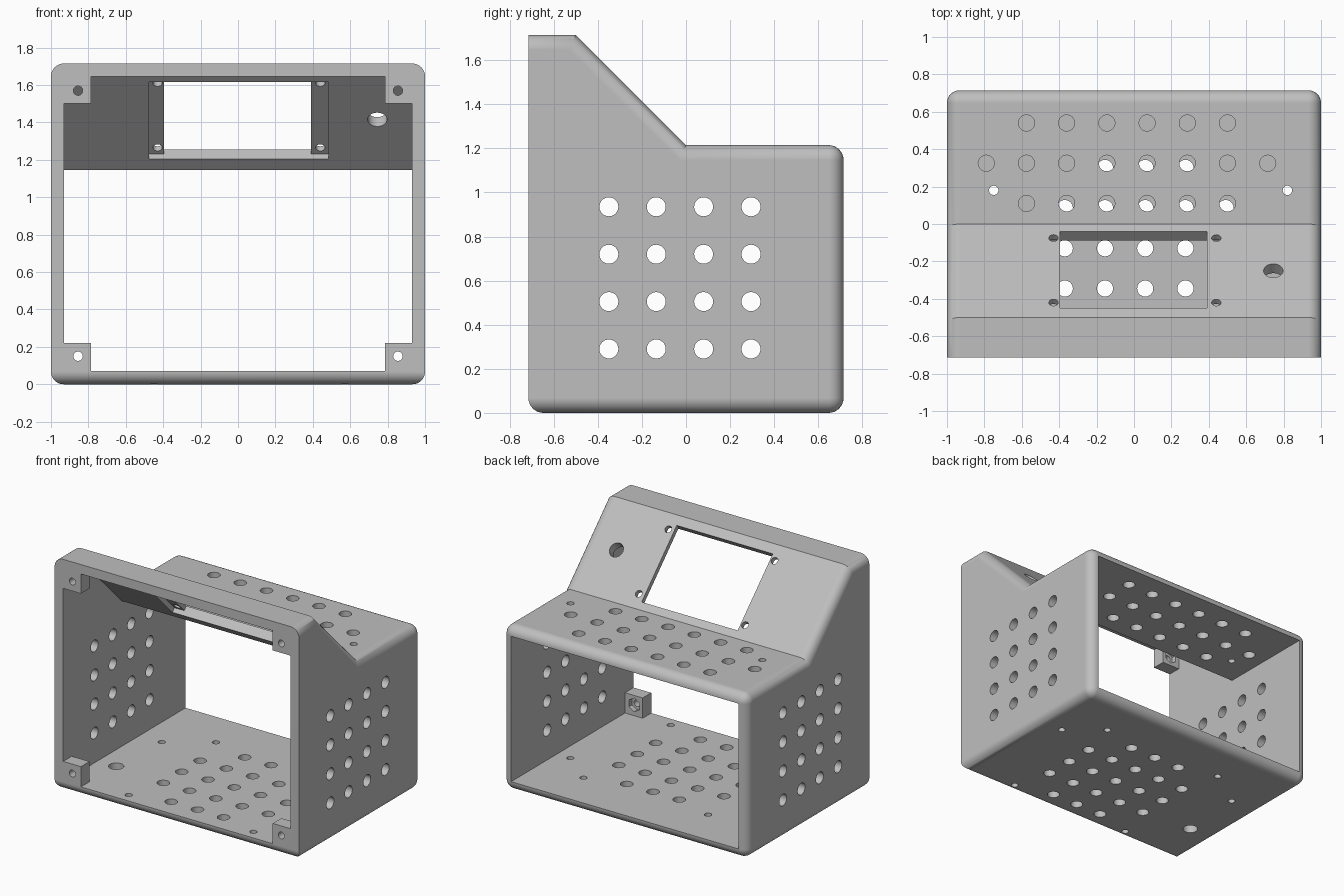
import bpy, bmesh, math
from mathutils import Matrix, Vector

old = bpy.data.objects.get("Cube")
if old:
    bpy.data.objects.remove(old, do_unlink=True)

grey = bpy.data.materials.new("plain_grey")
grey.use_nodes = True
colour = (0.52, 0.52, 0.52, 1)
grey.diffuse_color = colour
grey.node_tree.nodes["Principled BSDF"].inputs["Base Color"].default_value = colour

R = 0.043          # vent hole radius
SMALL = 0.025      # screw hole radius
PITCH = 0.215      # vent spacing
TILT = Matrix.Rotation(-math.pi / 4, 4, 'X')    # z axis -> slope normal
NORMAL = Vector((0, 1, 1)).normalized()


def to_object(bm, name):
    bmesh.ops.recalc_face_normals(bm, faces=bm.faces[:])
    mesh = bpy.data.meshes.new(name)
    bm.to_mesh(mesh)
    bm.free()
    obj = bpy.data.objects.new(name, mesh)
    bpy.context.scene.collection.objects.link(obj)
    return obj


def extrude_profile(points, half):
    """Extrude a (y, z) outline from x = -half to x = half."""
    bm = bmesh.new()
    face = bm.faces.new([bm.verts.new((-half, y, z)) for y, z in points])
    out = bmesh.ops.extrude_face_region(bm, geom=[face])
    verts = [v for v in out["geom"] if isinstance(v, bmesh.types.BMVert)]
    bmesh.ops.translate(bm, verts=verts, vec=(2 * half, 0, 0))
    return bm


def box(bm, centre, size, rot=Matrix()):
    scale = Matrix.Diagonal((*size, 1))
    bmesh.ops.create_cube(bm, size=1, matrix=Matrix.Translation(centre) @ rot @ scale)


def rod(bm, centre, radius, length, rot=Matrix(), sides=32):
    bmesh.ops.create_cone(bm, cap_ends=True, segments=sides, radius1=radius, radius2=radius,
                          depth=length, matrix=Matrix.Translation(centre) @ rot)


def cut(target, bm, name):
    cutter = to_object(bm, name)
    cutter.hide_render = True
    mod = target.modifiers.new("cut", 'BOOLEAN')
    mod.operation = 'DIFFERENCE'
    mod.solver = 'EXACT'
    mod.object = cutter
    bpy.context.view_layer.objects.active = target
    bpy.ops.object.modifier_apply(modifier=mod.name)
    bpy.data.objects.remove(cutter, do_unlink=True)


def slope_point(x, y, depth=0):
    return Vector((x, y, 1.215 - y)) - NORMAL * depth


# Outer body with rounded side, back and bottom edges
outline = [(-0.715, 0), (0.715, 0), (0.715, 1.215), (0, 1.215), (-0.5, 1.715), (-0.715, 1.715)]
bm = extrude_profile(outline, 1)


def is_rounded(edge):
    a, b = (v.co for v in edge.verts)
    if abs(a.x - b.x) > 1:
        return a.z < 0.01 or a.y > 0.7
    return not (a.y < -0.7 and b.y < -0.7)


bmesh.ops.bevel(bm, geom=[e for e in bm.edges if is_rounded(e)], offset=0.068,
                offset_type='OFFSET', segments=8, profile=0.5, affect='EDGES', clamp_overlap=True)
body = to_object(bm, "enclosure_shell")

# Cavity open at front and back, leaving four corner mounting blocks
cavity = to_object(extrude_profile([(-0.8, 0.07), (0.8, 0.07), (0.8, 1.145), (-0.029, 1.145),
                                    (-0.529, 1.645), (-0.8, 1.645)], 0.93), "cavity")
blocks = bmesh.new()
for s in (-1, 1):
    for z in (0.07, 1.65):
        box(blocks, (s * 0.935, -0.765, z), (0.3, 0.3, 0.3))
cut(cavity, blocks, "mounting_blocks")
bm = bmesh.new()
bm.from_mesh(cavity.data)
bpy.data.objects.remove(cavity, do_unlink=True)
cut(body, bm, "cavity_cutter")

# Sloped panel: display recess inside, then the window through it
bm = bmesh.new()
box(bm, slope_point(0.005, -0.245, 0.135), (0.96, 0.58, 0.2), TILT)
cut(body, bm, "display_recess")
bm = bmesh.new()
box(bm, slope_point(-0.002, -0.245), (0.786, 0.58, 0.3), TILT)
cut(body, bm, "display_window")

holes = bmesh.new()
# Side vents, straight through both walls
across = Matrix.Rotation(math.pi / 2, 4, 'Y')
for i in range(4):
    for j in range(4):
        rod(holes, (0, -0.35 + i * PITCH, 0.29 + j * PITCH), R, 2.4, across)
# Roof vents
for y, count in ((0.54, 6), (0.325, 8), (0.11, 6)):
    for i in range(count):
        rod(holes, (-0.0375 + (i - (count - 1) / 2) * PITCH, y, 1.2), R, 0.2)
# Floor vents
for row, count in enumerate((3, 5, 5, 5, 3)):
    for i in range(count):
        rod(holes, (0.06 + (i - (count - 1) / 2) * PITCH, -0.56 + row * PITCH, 0.03), R, 0.2)
# Floor mounting holes and cable hole
for x in (-0.45, 0.57):
    for y in (-0.635, 0.385):
        rod(holes, (x, y, 0.03), SMALL, 0.2)
rod(holes, (-0.78, -0.31, 0.03), 0.052, 0.2)
# Matching screw holes in roof and floor
for x in (-0.75, 0.82):
    for z in (0.03, 1.2):
        rod(holes, (x, 0.18, z), SMALL, 0.2)
# Sloped panel screw holes and button hole
for x in (-0.43, 0.44):
    for y in (-0.075, -0.42):
        rod(holes, slope_point(x, y), SMALL, 0.2, TILT)
rod(holes, slope_point(0.745, -0.25), 0.052, 0.25, TILT)
# Screw holes through the corner blocks
along = Matrix.Rotation(math.pi / 2, 4, 'X')
corners = [(s * 0.855, z) for s in (-1, 1) for z in (0.15, 1.57)]
for x, z in corners:
    rod(holes, (x, -0.68, z), SMALL, 0.25, along)
cut(body, holes, "hole_cutters")

# Hexagonal nut pockets behind the corner blocks
pockets = bmesh.new()
for x, z in corners:
    rod(pockets, (x, -0.6, z), 0.05, 0.1, along, 6)
cut(body, pockets, "nut_pockets")

# Material and shading
body.data.materials.clear()
body.data.materials.append(grey)
for p in body.data.polygons:
    p.material_index = 0
bpy.ops.object.select_all(action='DESELECT')
body.select_set(True)
bpy.context.view_layer.objects.active = body
bpy.ops.object.shade_smooth_by_angle(angle=math.radians(30))
weighted = body.modifiers.new("even_shading", 'WEIGHTED_NORMAL')
weighted.keep_sharp = True
